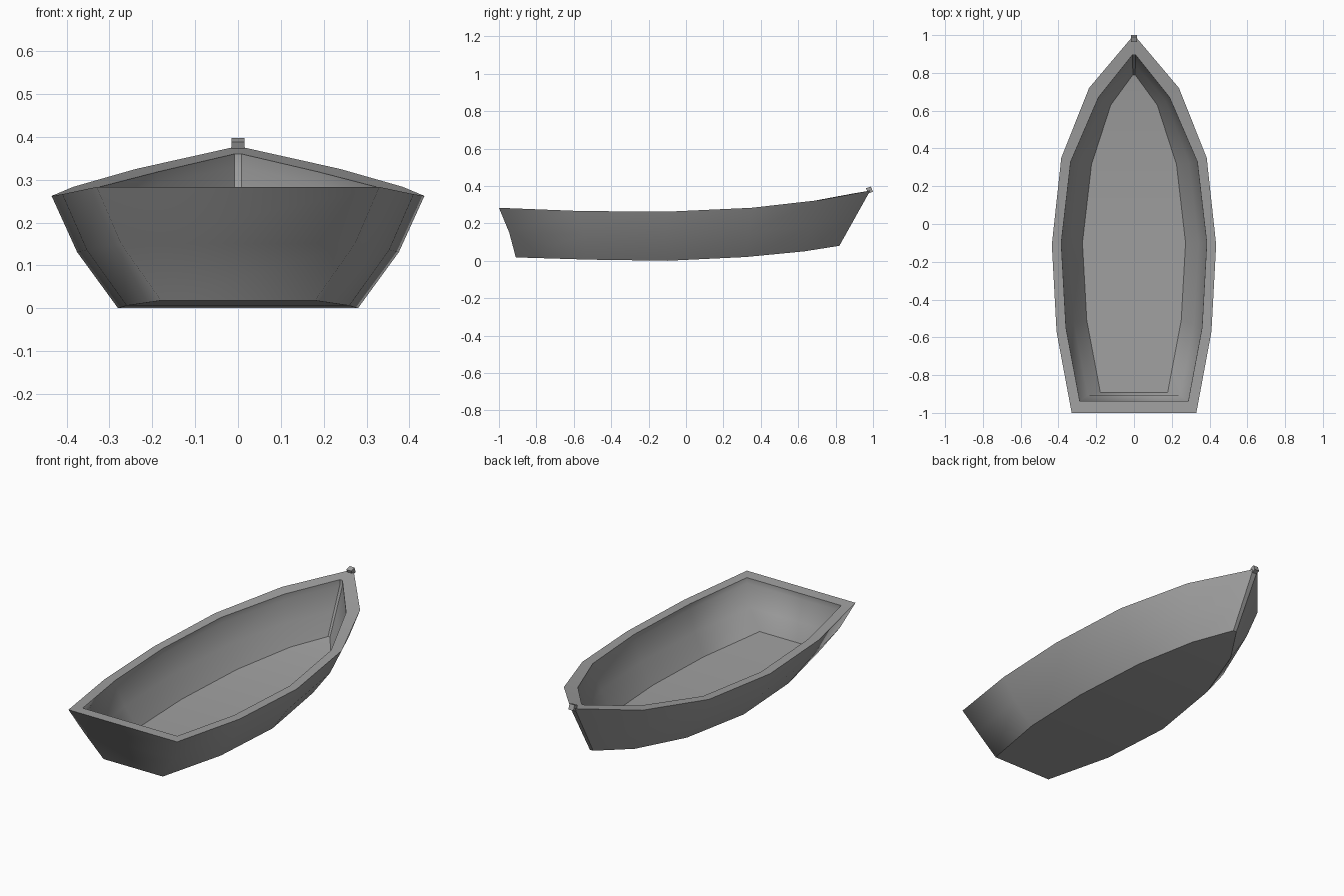
import bpy, bmesh
from mathutils import Vector

cube = bpy.data.objects.get("Cube")
if cube:
    bpy.data.objects.remove(cube, do_unlink=True)

grey = bpy.data.materials.new("weathered grey")
grey.use_nodes = True
colour = (0.35, 0.35, 0.35, 1)
grey.diffuse_color = colour
grey.node_tree.nodes["Principled BSDF"].inputs["Base Color"].default_value = colour

# Half outlines from stern to bow: (half width, y, z)
keel = [(.18, -.91, .018), (.26, -.52, .006), (.28, -.1, 0),
        (.23, .32, .02), (.13, .63, .05), (.01, .82, .08)]
gunwale = [(.33, -1, .283), (.41, -.57, .266), (.435, -.11, .262),
           (.385, .35, .283), (.238, .72, .325), (.014, .985, .375)]
rail_inside = [(.287, -.938, .28), (.36, -.55, .265), (.385, -.1, .262),
               (.335, .33, .28), (.188, .67, .318), (.008, .895, .36)]
floor = [(.178, -.893, .03), (.25, -.51, .018), (.273, -.1, .012),
         (.225, .315, .031), (.123, .63, .06), (.006, .79, .088)]


def between(low, high, bulge):
    """Row halfway up the planking, swelling outward except at the stem."""
    row = [(Vector(a) + Vector(b)) / 2 for a, b in zip(low, high)]
    for p in row[:-1]:
        p.x += bulge
    row[0].y += .01
    return row


lip = [(x, y, z - .03) for x, y, z in rail_inside]
rows = [keel, between(keel, gunwale, .018), gunwale,
        rail_inside, lip, between(floor, lip, .012), floor]

# Hull: closed rings skinned together, capped by bottom and floor planks
bm = bmesh.new()
rings = []
for row in rows:
    left = [bm.verts.new(p) for p in row]
    right = [bm.verts.new((-x, y, z)) for x, y, z in row]
    rings.append(left + right[::-1])
n = len(rings[0])
for a, b in zip(rings, rings[1:]):
    for i in range(n):
        j = (i + 1) % n
        bm.faces.new((a[i], a[j], b[j], b[i]))
for ring in (rings[0], rings[-1]):
    for i in range(n // 2 - 1):
        bm.faces.new((ring[i], ring[i + 1], ring[n - 2 - i], ring[n - 1 - i]))
bmesh.ops.recalc_face_normals(bm, faces=bm.faces)
for f in bm.faces:
    f.smooth = True

# Crisp edges along keel, rail, floor and stem; planking stays smooth
stem = (n // 2 - 1, n // 2)
for k, ring in enumerate(rings):
    if k in (0, 2, 3, 6):
        for i in range(n):
            bm.edges.get((ring[i], ring[(i + 1) % n])).smooth = False
    if k:
        for i in stem:
            bm.edges.get((rings[k - 1][i], ring[i])).smooth = False

mesh = bpy.data.meshes.new("hull")
bm.to_mesh(mesh)
bm.free()
hull = bpy.data.objects.new("hull", mesh)
bpy.context.collection.objects.link(hull)
mesh.materials.append(grey)

# Stem head: small tilted block on the bow
bpy.ops.mesh.primitive_cube_add(size=1, location=(0, .981, .378), rotation=(.35, 0, 0))
head = bpy.context.object
head.name = "stem_head"
head.scale = (.03, .028, .03)
head.data.materials.append(grey)
